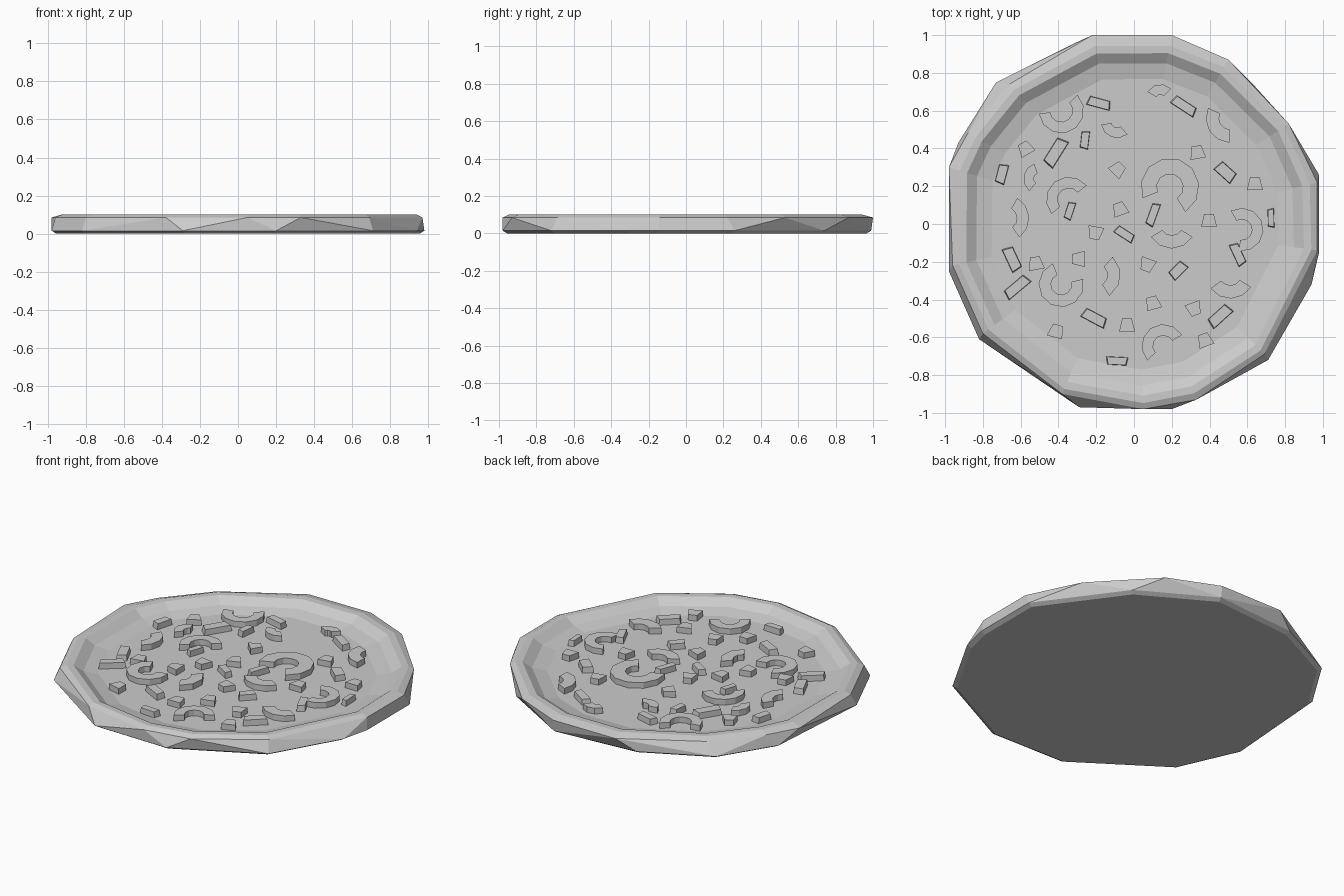
import bpy, bmesh
from math import sin, cos, radians, atan2, pi
from mathutils import Vector

if "Cube" in bpy.data.objects:
    bpy.data.objects.remove(bpy.data.objects["Cube"])

FLOOR, TOP = 0.045, 0.08


def finish(bm, name):
    bmesh.ops.recalc_face_normals(bm, faces=bm.faces)
    me = bpy.data.meshes.new(name)
    bm.to_mesh(me)
    bm.free()
    ob = bpy.data.objects.new(name, me)
    bpy.context.collection.objects.link(ob)
    return ob


# ---- crust and base: faceted hull outside, stepped rings inside ----
low = [(-.29, -.97), (.2, -.98), (.71, -.72), (.94, -.32), (.98, -.15), (.98, .26), (.63, .74),
       (.2, .99), (-.33, .95), (-.73, .75), (-.93, .43), (-.98, -.25), (-.82, -.61)]
high = [(-.22, 1), (.2, 1), (.5, .87), (.82, .53), (.97, .22), (.97, -.14), (.69, -.69),
        (.33, -.93), (.05, -.98), (-.38, -.9), (-.8, -.58), (-.96, -.22), (-.98, .3),
        (-.88, .48), (-.66, .74)]
bm = bmesh.new()
for x, y in low:
    bm.verts.new((x * .975, y * .975, 0))
    bm.verts.new((x, y, .015))
for x, y in high:
    bm.verts.new((x, y, .085))
bmesh.ops.convex_hull(bm, input=bm.verts[:])
bmesh.ops.delete(bm, geom=[v for v in bm.verts if not v.link_faces], context='VERTS')
cap = [f for f in bm.faces if min(v.co.z for v in f.verts) > .08]
bmesh.ops.delete(bm, geom=cap, context='FACES')
loose = [e for e in bm.edges if not e.link_faces]
bmesh.ops.delete(bm, geom=loose, context='EDGES')
rim = sorted({v for e in bm.edges if e.is_boundary for v in e.verts},
             key=lambda v: atan2(v.co.y, v.co.x))
n = len(rim)
prev = rim
for scale, z in ((.965, .1), (.925, .099), (.87, .063), (.785, FLOOR)):
    ring = []
    for v in rim:
        d = Vector((v.co.x, v.co.y))
        k = scale * (0.35 * d.length + 0.65 * .985) / d.length
        ring.append(bm.verts.new((d.x * k, d.y * k, z)))
    for i in range(n):
        j = (i + 1) % n
        bm.faces.new((prev[i], prev[j], ring[j], ring[i]))
    prev = ring
bm.faces.new(prev)
finish(bm, "crust_base")


def prism(bm, pts, top_pts):
    """Solid topping piece resting slightly inside the floor."""
    a = [bm.verts.new((x, y, FLOOR - .01)) for x, y in pts]
    b = [bm.verts.new((x, y, TOP)) for x, y in top_pts]
    m = len(a)
    bm.faces.new(a[::-1])
    bm.faces.new(b)
    for i in range(m):
        j = (i + 1) % m
        bm.faces.new((a[i], a[j], b[j], b[i]))


def arc_piece(bm, cx, cy, R, r, a0, a1):
    k = max(3, round((a1 - a0) / 32))
    ang = [radians(a0 + (a1 - a0) * i / k) for i in range(k + 1)]
    pts = [(cx + R * cos(a), cy + R * sin(a)) for a in ang]
    pts += [(cx + r * cos(a), cy + r * sin(a)) for a in reversed(ang)]
    prism(bm, pts, pts)


def bar_piece(bm, cx, cy, L, W, deg, taper=.85, shrink=.9):
    c, s = cos(radians(deg)), sin(radians(deg))
    q = [(-L, -W), (L, -W), (L * taper, W), (-L * taper, W)]
    place = lambda f: [(cx + (x * c - y * s) * f, cy + (x * s + y * c) * f) for x, y in q]
    prism(bm, place(1), place(shrink))


# ---- curved slices: centre, outer and inner radius, start and end angle ----
arcs = [(.19, .195, .155, .07, -58, 202), (-.345, .13, .12, .06, 38, 220),
        (-.385, .6, .12, .06, 188, 404), (.57, -.03, .115, .055, -98, 120),
        (-.385, -.32, .12, .055, 112, 374), (.155, -.645, .115, .055, 30, 222),
        (.2, 0, .13, .06, 212, 328), (.51, .56, .13, .06, 155, 268),
        (-.68, .03, .125, .06, -54, 60), (-.2, -.27, .13, .06, -58, 48),
        (.51, -.265, .13, .06, 216, 328), (.14, .66, .08, .025, 45, 150),
        (-.09, .54, .085, .03, 190, 310), (-.5, .24, .085, .03, 110, 230)]
bm = bmesh.new()
for a in arcs:
    arc_piece(bm, *a)
finish(bm, "curved_toppings")

# ---- straight strips: centre, half length, half width, angle ----
bars = [(-.185, .64, .066, .025, -15), (.265, .625, .075, .026, -33), (-.415, .38, .085, .033, 58),
        (-.26, .445, .05, .022, 83), (-.7, .265, .055, .026, 75), (.485, .275, .06, .032, -42),
        (-.34, .07, .05, .02, 72), (.1, .05, .066, .022, 70), (-.05, -.053, .058, .023, -33),
        (.725, .032, .053, .017, 92), (.55, -.16, .065, .024, -65), (-.645, -.185, .07, .03, -65),
        (-.62, -.333, .08, .028, 40), (-.21, -.497, .072, .028, -28), (.233, -.245, .052, .028, 45),
        (.455, -.487, .073, .03, 42), (-.09, -.725, .06, .022, 177)]
bm = bmesh.new()
for b in bars:
    bar_piece(bm, *b)
finish(bm, "strip_toppings")

# ---- small wedge crumbs: centre and angle ----
crumbs = [(.335, .38, 10), (.397, .02, 0), (.64, .215, 0), (-.085, .29, -45), (-.575, .4, 30),
          (-.205, -.048, 170), (-.075, .08, 20), (-.52, -.208, 10), (-.295, -.185, 90),
          (.07, -.217, 160), (.1, -.418, 15), (.318, -.45, 200), (-.037, -.535, 0),
          (-.412, -.567, -15), (.375, -.614, 20)]
bm = bmesh.new()
for x, y, d in crumbs:
    bar_piece(bm, x, y, .042, .034, d, .6, 1)
finish(bm, "crumb_toppings")
